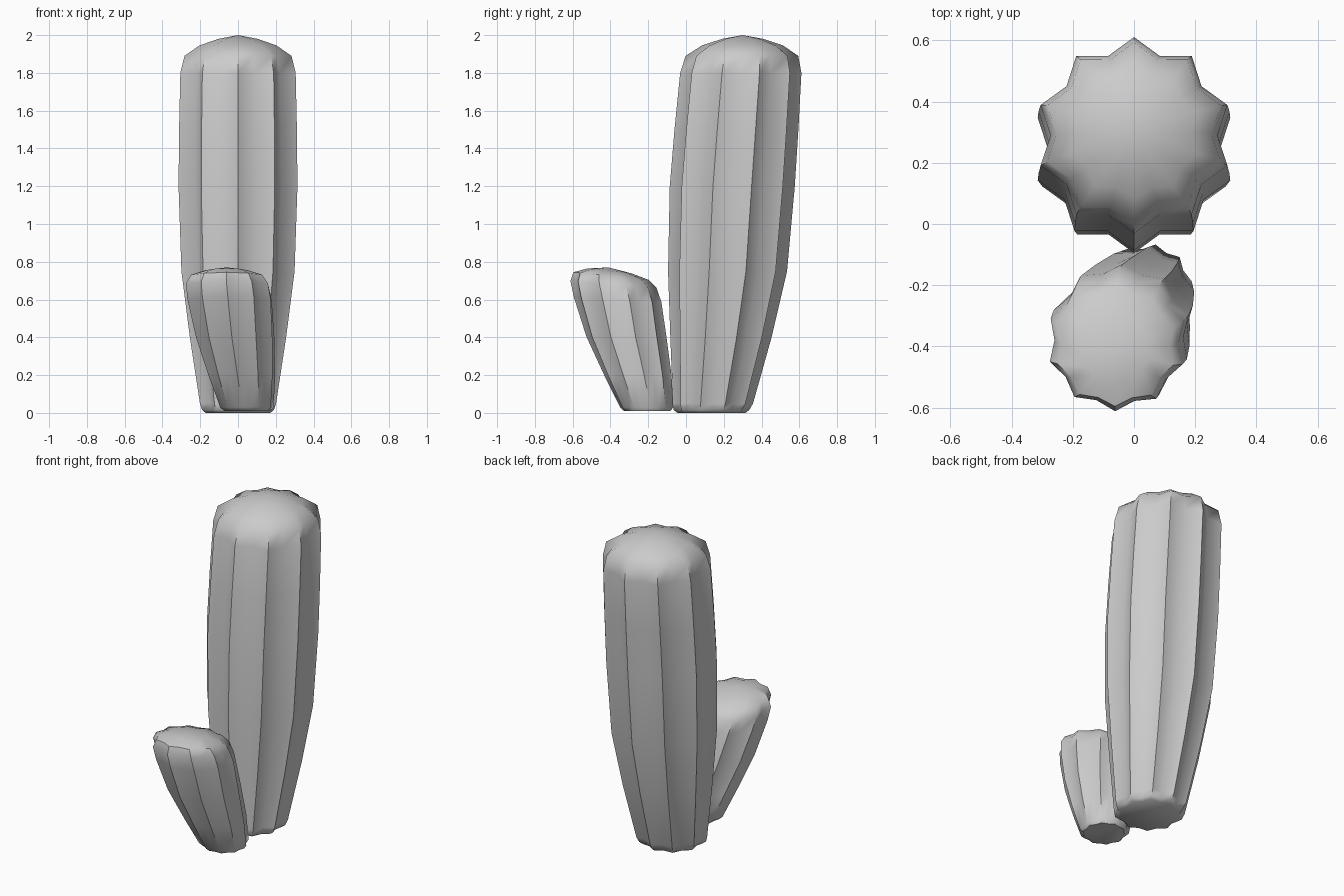
import bpy, bmesh
from math import cos, sin, pi, radians

if "Cube" in bpy.data.objects:
    bpy.data.objects.remove(bpy.data.objects["Cube"])


def ribbed_column(name, rings, apex, ribs=10, valley=0.85, twist=0.0, tilt=0.0):
    """Loft star-shaped rings (z, centre x, centre y, ridge radius, depth factor)."""
    bm = bmesh.new()
    n = ribs * 2
    top = apex[2]
    loops = []
    for z, cx, cy, r, depth in rings:
        loop = []
        t = z / top
        for i in range(n):
            a = -pi / 2 + 2 * pi * i / n + twist * (t - 1)
            rr = r * (1 - (1 - valley) * depth * (i % 2))
            dy = rr * sin(a)
            loop.append(bm.verts.new((cx + rr * cos(a), cy + dy, z - tilt * t ** 3 * dy)))
        loops.append(loop)
    for lo, hi in zip(loops, loops[1:]):
        for i in range(n):
            j = (i + 1) % n
            bm.faces.new((lo[i], lo[j], hi[j], hi[i]))
    # flat base and pointed crown
    bm.faces.new(loops[0][::-1])
    tip = bm.verts.new(apex)
    for i in range(n):
        bm.faces.new((loops[-1][i], loops[-1][(i + 1) % n], tip))
    bmesh.ops.recalc_face_normals(bm, faces=bm.faces[:])
    mesh = bpy.data.meshes.new(name)
    bm.to_mesh(mesh)
    bm.free()
    obj = bpy.data.objects.new(name, mesh)
    bpy.context.collection.objects.link(obj)
    bpy.context.view_layer.objects.active = obj
    obj.select_set(True)
    bpy.ops.object.shade_smooth_by_angle(angle=radians(50))
    obj.select_set(False)
    return obj


# Tall main stem
ribbed_column("main_stem", [
    (0.00, 0, 0.135, 0.180, 0.8),
    (0.015, 0, 0.135, 0.200, 0.9),
    (0.05, 0, 0.143, 0.212, 1),
    (0.40, 0, 0.185, 0.268, 1),
    (0.75, 0, 0.220, 0.315, 1),
    (1.20, 0, 0.245, 0.331, 1),
    (1.50, 0, 0.267, 0.328, 1),
    (1.80, 0, 0.290, 0.321, 1),
    (1.89, 0, 0.296, 0.298, 1),
    (1.945, 0, 0.299, 0.215, 0.8),
    (1.98, 0, 0.300, 0.110, 0.6),
], (0, 0.30, 2.0))

# Short leaning side stem
ribbed_column("side_stem", [
    (0.01, 0.05, -0.205, 0.125, 0.8),
    (0.03, 0.047, -0.208, 0.143, 1),
    (0.20, 0.020, -0.255, 0.180, 1),
    (0.40, -0.015, -0.315, 0.213, 1),
    (0.60, -0.045, -0.362, 0.232, 1),
    (0.68, -0.057, -0.384, 0.228, 1),
    (0.725, -0.060, -0.398, 0.198, 0.9),
    (0.752, -0.060, -0.405, 0.115, 0.6),
], (-0.06, -0.41, 0.77), valley=0.89, twist=radians(10), tilt=0.12)
